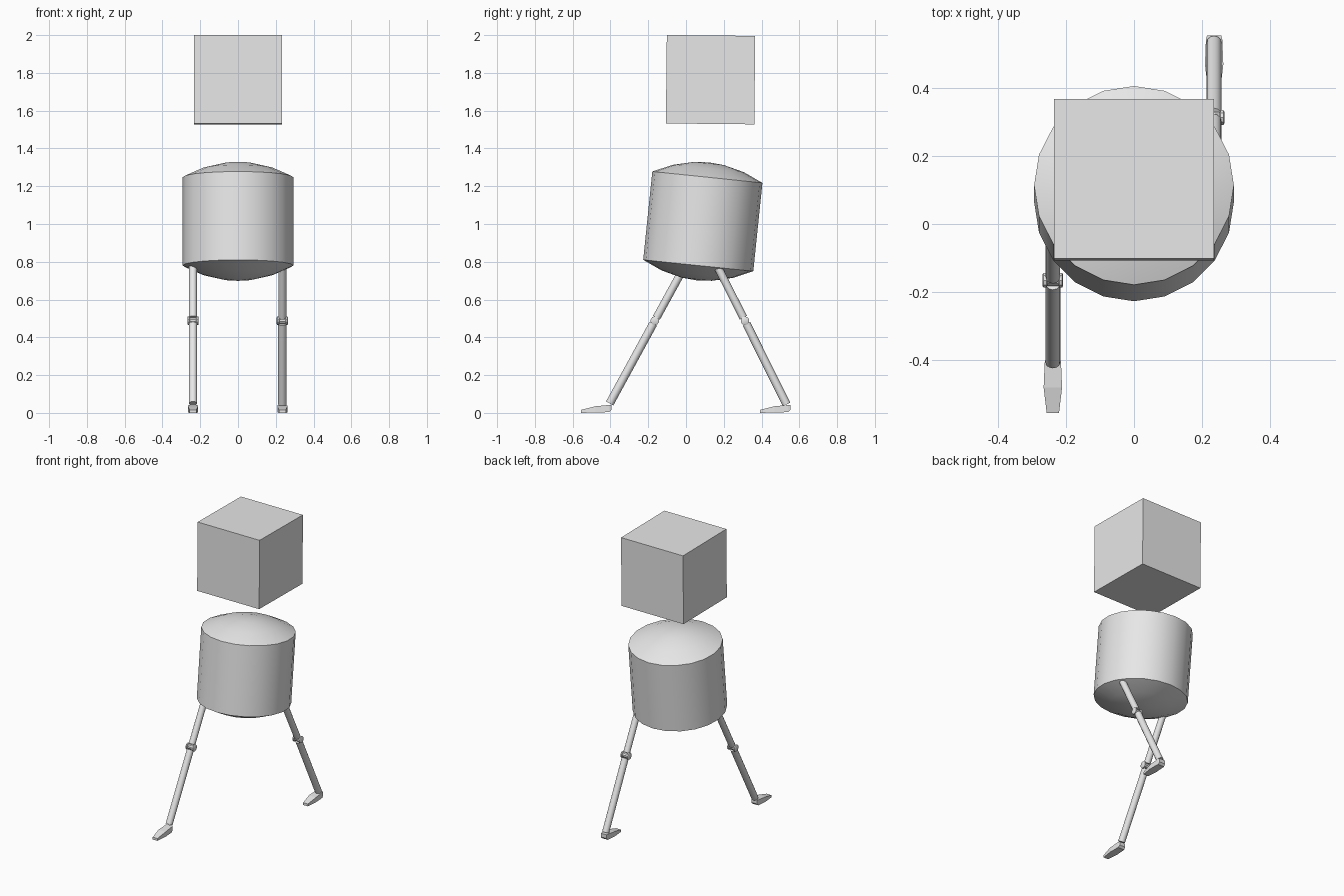
import bpy, bmesh, math
from mathutils import Vector, Matrix

if "Cube" in bpy.data.objects:
    bpy.data.objects.remove(bpy.data.objects["Cube"])

grey = bpy.data.materials.new("light grey")
grey.diffuse_color = (0.8, 0.8, 0.8, 1)
grey.use_nodes = True
grey.node_tree.nodes["Principled BSDF"].inputs["Base Color"].default_value = grey.diffuse_color


def finish(bm, name, smooth=True):
    bmesh.ops.recalc_face_normals(bm, faces=bm.faces)
    mesh = bpy.data.meshes.new(name)
    bm.to_mesh(mesh)
    bm.free()
    mesh.materials.append(grey)
    ob = bpy.data.objects.new(name, mesh)
    bpy.context.collection.objects.link(ob)
    if smooth:
        bpy.ops.object.select_all(action='DESELECT')
        ob.select_set(True)
        bpy.context.view_layer.objects.active = ob
        bpy.ops.object.shade_smooth_by_angle(angle=math.radians(35))
    return ob


def lathe(name, profile, sides, matrix):
    """Spin (radius, height) points about local z; zero radius makes a pole."""
    bm = bmesh.new()
    rings = []
    for r, h in profile:
        if r == 0:
            rings.append([bm.verts.new((0, 0, h))] * sides)
        else:
            rings.append([bm.verts.new((r * math.cos(a), r * math.sin(a), h))
                          for a in (2 * math.pi * i / sides for i in range(sides))])
    for a, b in zip(rings, rings[1:]):
        for i in range(sides):
            j = (i + 1) % sides
            bm.faces.new(list(dict.fromkeys((a[i], a[j], b[j], b[i]))))
    bm.transform(matrix)
    return finish(bm, name)


def rod(name, a, b, radius, sides=12):
    a, b = Vector(a), Vector(b)
    d = b - a
    turn = d.to_track_quat('Z', 'Y').to_matrix().to_4x4()
    h = d.length
    return lathe(name, [(0, 0), (radius, 0), (radius, h), (0, h)], sides,
                 Matrix.Translation(a) @ turn)


# Floating cube head, leaning back very slightly
bm = bmesh.new()
bmesh.ops.create_cube(bm, size=0.468)
bm.transform(Matrix.Translation((0, 0.13, 1.764)) @ Matrix.Rotation(math.radians(-0.6), 4, 'X'))
finish(bm, "head", smooth=False)

# Drum body with shallow domes, tilted back
dome = [(0.293, 0.235), (0.19, 0.281), (0.08, 0.308), (0, 0.314)]
profile = [(r, -h) for r, h in reversed(dome)] + dome
lathe("body", profile, 20,
      Matrix.Translation((0, 0.089, 1.014)) @ Matrix.Rotation(math.radians(-5.9), 4, 'X'))


def foot(name, x, heel_y):
    # stations: distance forward of heel, half width, bottom, top
    stations = [(0, 0.021, 0.017, 0.042), (0.012, 0.024, 0.004, 0.042),
                (0.085, 0.027, 0.002, 0.035), (0.16, 0.018, 0.0, 0.016)]
    bm = bmesh.new()
    loops = [[bm.verts.new((x + sx * w, heel_y - d, z))
              for sx, z in ((-1, lo), (1, lo), (1, hi), (-1, hi))]
             for d, w, lo, hi in stations]
    for a, b in zip(loops, loops[1:]):
        for i in range(4):
            j = (i + 1) % 4
            bm.faces.new((a[i], a[j], b[j], b[i]))
    bm.faces.new(loops[0])
    bm.faces.new(loops[-1])
    finish(bm, name, smooth=False)


def leg(side, x, knee, ankle, heel_y):
    hip = Vector((x, 0.083, 0.94))
    knee, ankle = Vector((x, *knee)), Vector((x, *ankle))
    up, down = (hip - knee).normalized(), (ankle - knee).normalized()
    rod(side + "_thigh", hip, knee + up * 0.018, 0.021)
    rod(side + "_shin", knee + down * 0.018, ankle, 0.022)
    # Knee hinge: pin with a disc on each end
    turn = Matrix.Translation(knee) @ Matrix.Rotation(math.pi / 2, 4, 'Y')
    half = [(0.017, 0.016), (0.023, 0.019), (0.023, 0.027), (0.018, 0.03), (0, 0.03)]
    lathe(side + "_knee", [(r, -h) for r, h in reversed(half)] + half, 10, turn)
    foot(side + "_foot", x, heel_y)


leg("front", -0.238, (-0.165, 0.488), (-0.404, 0.05), -0.395)
leg("back", 0.235, (0.312, 0.488), (0.532, 0.045), 0.553)
